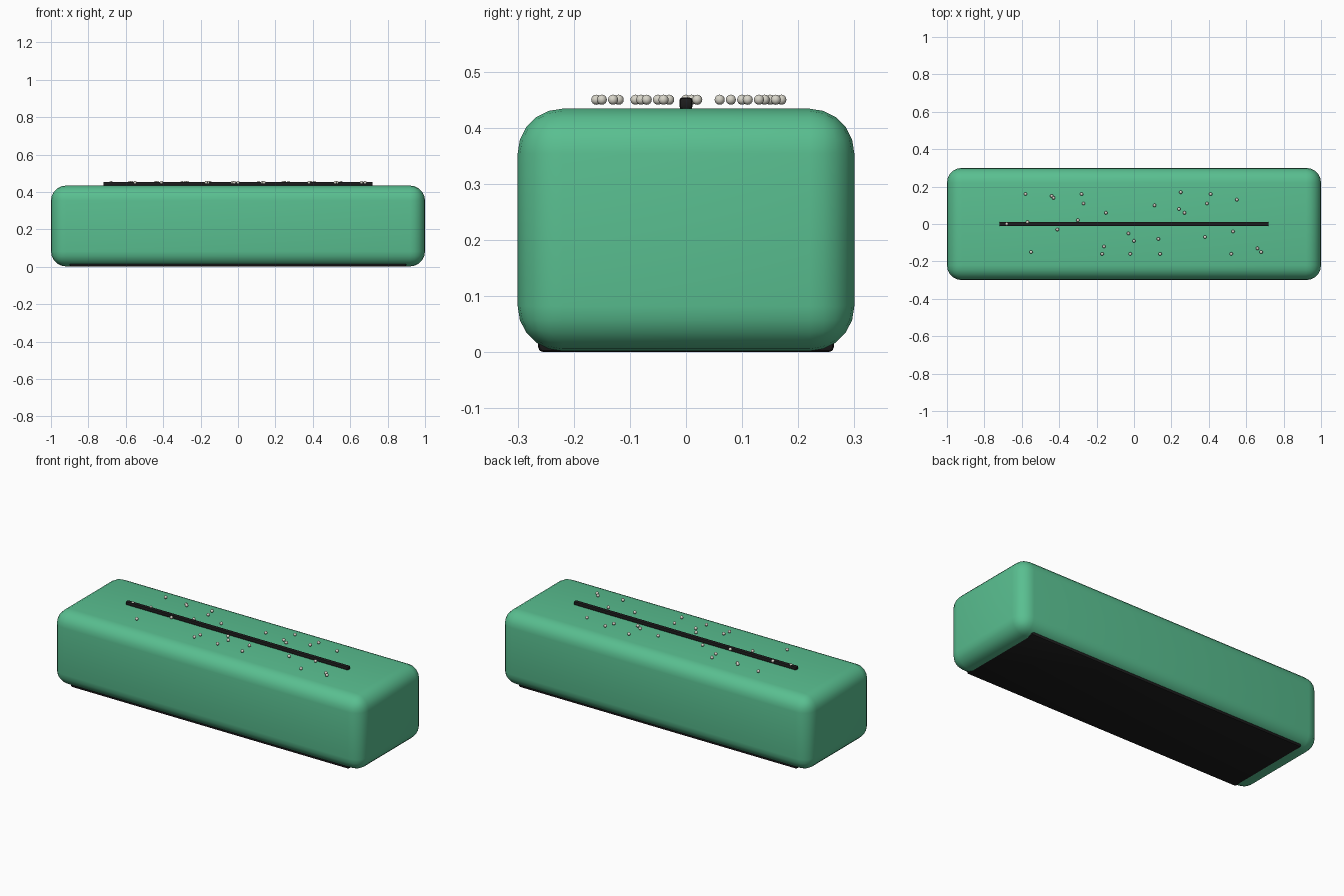
import bpy
import bmesh
import math

default_cube = bpy.data.objects.get("Cube")
if default_cube:
    bpy.data.objects.remove(default_cube, do_unlink=True)


def make_material(name, rgb):
    material = bpy.data.materials.new(name)
    material.use_nodes = True
    colour = (*rgb, 1)
    material.diffuse_color = colour
    for node in material.node_tree.nodes:
        if node.type == 'BSDF_PRINCIPLED':
            node.inputs["Base Color"].default_value = colour
    return material


def finish(name, mesh_data, material, location):
    """Turn a bmesh into a smooth object with sharp edges kept."""
    mesh = bpy.data.meshes.new(name)
    mesh_data.to_mesh(mesh)
    mesh_data.free()
    mesh.materials.append(material)
    part = bpy.data.objects.new(name, mesh)
    part.location = location
    bpy.context.collection.objects.link(part)
    bpy.ops.object.select_all(action='DESELECT')
    part.select_set(True)
    bpy.context.view_layer.objects.active = part
    bpy.ops.object.shade_smooth_by_angle(angle=math.radians(35))
    return part


def rounded_box(name, size, bottom, radius, segments, material):
    """Box centred on the vertical axis, resting at the given height."""
    bm = bmesh.new()
    bmesh.ops.create_cube(bm, size=1)
    bmesh.ops.scale(bm, vec=size, verts=bm.verts)
    bmesh.ops.bevel(bm, geom=bm.edges[:], offset=radius, segments=segments,
                    profile=0.5, affect='EDGES', clamp_overlap=True)
    return finish(name, bm, material, (0, 0, bottom + size[2] / 2))


def bead(name, x, y, z, radius, material):
    bm = bmesh.new()
    bmesh.ops.create_uvsphere(bm, u_segments=12, v_segments=8, radius=radius)
    return finish(name, bm, material, (x, y, z))


green = make_material("soft green", (0.10, 0.52, 0.28))
black = make_material("matte black", (0.012, 0.012, 0.012))
ivory = make_material("warm ivory", (0.68, 0.66, 0.58))

# Rounded main block, its base plate and the dark strip along the top
rounded_box("body", (2, 0.6, 0.432), 0.002, 0.08, 5, green)
rounded_box("base_plate", (1.8, 0.528, 0.03), 0, 0.01, 2, black)
rounded_box("top_strip", (1.44, 0.024, 0.021), 0.433, 0.006, 2, black)

# Small beads scattered over the top, in hundredths of a unit
scatter = [
    (-58, 16), (-44, 15), (-43, 14), (-28, 16), (-27, 11), (-15, 6),
    (11, 10), (25, 17), (41, 16), (39, 11), (24, 8), (27, 6),
    (55, 13), (-68, 0), (-57, 1), (-30, 2), (-41, -3), (-55, -15),
    (-16, -12), (-17, -16), (-3, -5), (0, -9), (13, -8), (-2, -16),
    (14, -16), (38, -7), (53, -4), (52, -16), (66, -13), (68, -15),
]
for number, (x, y) in enumerate(scatter, start=1):
    bead(f"bead_{number}", x / 100, y / 100, 0.45, 0.009, ivory)
